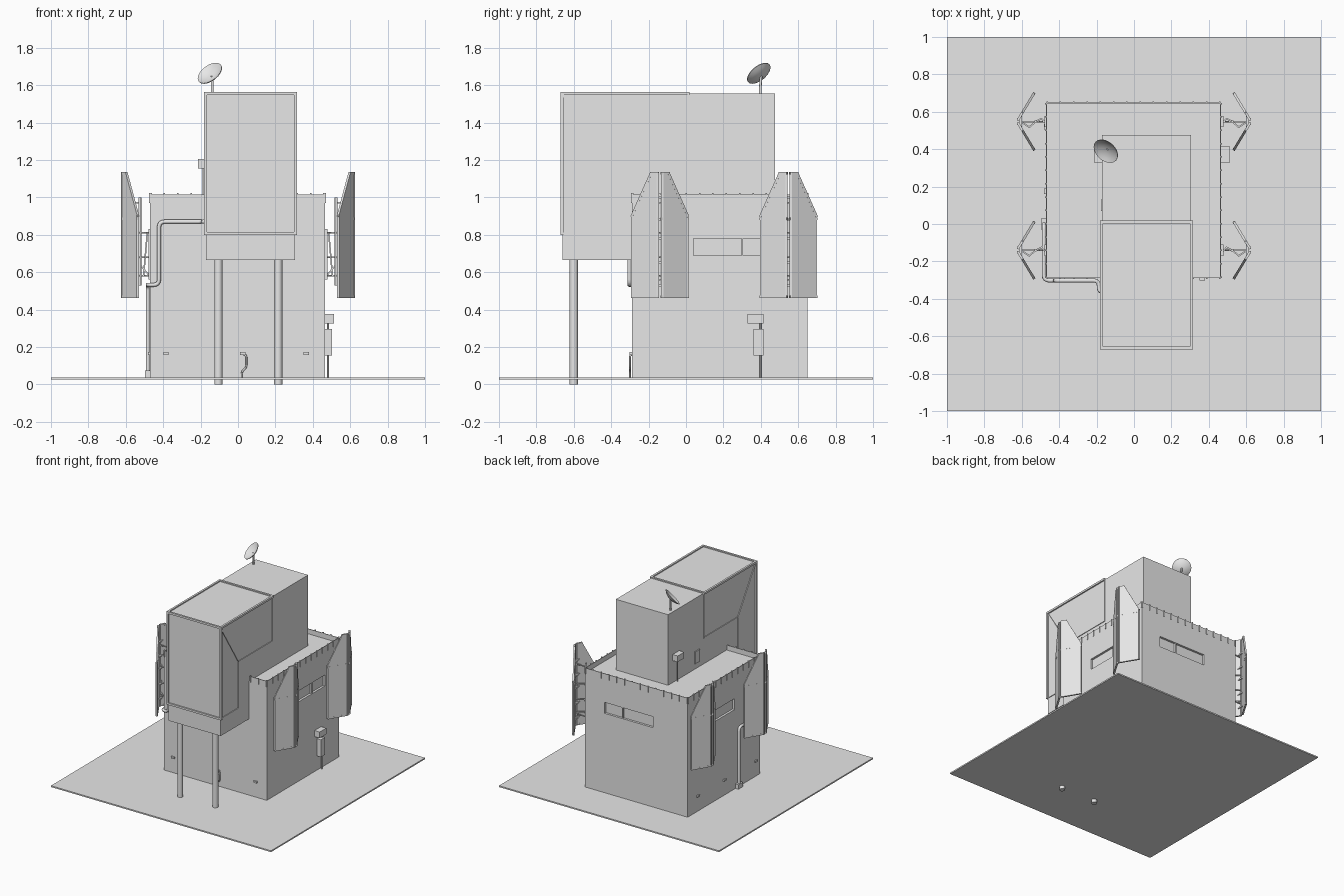
import bpy, bmesh, math
from mathutils import Vector, Matrix

old = bpy.data.objects.get("Cube")
if old:
    bpy.data.objects.remove(old, do_unlink=True)

grey = bpy.data.materials.new("plain grey")
grey.use_nodes = True
grey.diffuse_color = (0.8, 0.8, 0.8, 1)
grey.node_tree.nodes["Principled BSDF"].inputs["Base Color"].default_value = (0.8, 0.8, 0.8, 1)


def finish(name, bm):
    bmesh.ops.recalc_face_normals(bm, faces=bm.faces)
    me = bpy.data.meshes.new(name)
    bm.to_mesh(me)
    bm.free()
    me.materials.append(grey)
    ob = bpy.data.objects.new(name, me)
    bpy.context.collection.objects.link(ob)
    return ob


def boxes(name, items):
    """One object from several (x0, x1, y0, y1, z0, z1) boxes."""
    bm = bmesh.new()
    for x0, x1, y0, y1, z0, z1 in items:
        m = Matrix.Translation(((x0 + x1) / 2, (y0 + y1) / 2, (z0 + z1) / 2))
        m = m @ Matrix.Diagonal((abs(x1 - x0), abs(y1 - y0), abs(z1 - z0), 1))
        bmesh.ops.create_cube(bm, size=1, matrix=m)
    return finish(name, bm)


def bars(name, segments, w):
    """Square bars along point pairs."""
    bm = bmesh.new()
    for a, b in segments:
        a, b = Vector(a), Vector(b)
        d = b - a
        m = Matrix.Translation((a + b) / 2) @ d.to_track_quat('Z', 'Y').to_matrix().to_4x4()
        bmesh.ops.create_cube(bm, size=1, matrix=m @ Matrix.Diagonal((w, w, d.length + w * 0.9, 1)))
    return finish(name, bm)


def loop(pts):
    return list(zip(pts, pts[1:] + pts[:1]))


def tube(name, pts, r, bend=0.03, sides=10):
    """Round pipe with rounded bends."""
    pts = [Vector(p) for p in pts]
    path = [pts[0]]
    for p, q, s in zip(pts, pts[1:], pts[2:]):
        a = q + (p - q).normalized() * min(bend, (p - q).length / 2)
        b = q + (s - q).normalized() * min(bend, (s - q).length / 2)
        path += [a.lerp(q, t).lerp(q.lerp(b, t), t) for t in (0, 0.25, 0.5, 0.75, 1)]
    path.append(pts[-1])
    bm = bmesh.new()
    rings = []
    for i, p in enumerate(path):
        d = (path[min(i + 1, len(path) - 1)] - path[max(i - 1, 0)]).normalized()
        ref = Vector((0.31, 0.52, 0.79))
        u = d.cross(ref).normalized()
        v = d.cross(u)
        rings.append([bm.verts.new(p + r * (math.cos(k * math.tau / sides) * u + math.sin(k * math.tau / sides) * v))
                      for k in range(sides)])
    for A, B in zip(rings, rings[1:]):
        for k in range(sides):
            bm.faces.new((A[k], A[k - 1], B[k - 1], B[k]))
    bm.faces.new(rings[0])
    bm.faces.new(rings[-1])
    ob = finish(name, bm)
    smooth(ob)
    return ob


def smooth(ob):
    bpy.ops.object.select_all(action='DESELECT')
    ob.select_set(True)
    bpy.context.view_layer.objects.active = ob
    bpy.ops.object.shade_smooth_by_angle(angle=math.radians(40))


# Ground slab and main building
boxes("ground_slab", [(-1, 1, -1, 1, 0.027, 0.038)])
X0, X1, Y0, Y1, TOP = -0.47, 0.465, -0.29, 0.65, 0.975
body = boxes("main_building", [(X0, X1, Y0, Y1, 0.035, TOP)])

# Recessed windows on both sides and the back
D = 0.018
cut = boxes("window_cutter", [(X1 - D, X1 + .1, .04, .465, .69, .78), (X0 - .1, X0 + D, .04, .465, .69, .78),
                              (-.155, .285, Y1 - D, Y1 + .1, .69, .78)])
cut.hide_render = True
mod = body.modifiers.new("windows", 'BOOLEAN')
mod.object, mod.solver = cut, 'EXACT'
bpy.context.view_layer.objects.active = body
bpy.ops.object.modifier_apply(modifier=mod.name)
bpy.data.objects.remove(cut, do_unlink=True)
boxes("window_dividers", [(X1 - D, X1 - .002, .296, .304, .69, .78), (X0 + .002, X0 + D, .296, .304, .69, .78),
                          (.121, .129, Y1 - D, Y1 - .002, .69, .78)])

# Roof parapet sheets and their small posts
T = 0.005
boxes("parapet", [(X0, X0 + T, Y0, Y1, TOP, 1.016), (X1 - T, X1, Y0, Y1, TOP, 1.016),
                  (X0, X1, Y1 - T, Y1, TOP, 1.016), (X0, -.172, Y0, Y0 + T, TOP, 1.016),
                  (.307, X1, Y0, Y0 + T, TOP, 1.016)])
posts = []
n = 13
for i in range(n + 1):
    y = Y0 + .006 + (Y1 - Y0 - .012) * i / n
    x = X0 + .006 + (X1 - X0 - .012) * i / n
    for e in (X0, X1):
        posts.append((e - .005, e + .005, y - .004, y + .004, .97, 1.022))
    posts.append((x - .004, x + .004, Y1 - .005, Y1 + .005, .97, 1.022))
    if not -.18 < x < .315:
        posts.append((x - .004, x + .004, Y0 - .005, Y0 + .005, .97, 1.022))
boxes("parapet_posts", posts)

# Upper block overhanging the front, stood on two columns
bm = bmesh.new()
side = [(-.66, .665), (-.28, .665), (-.28, .97), (.475, .97), (.475, 1.555), (-.66, 1.555)]
f = bm.faces.new([bm.verts.new((-.17, y, z)) for y, z in side])
ext = bmesh.ops.extrude_face_region(bm, geom=[f])
bmesh.ops.translate(bm, vec=(.475, 0, 0), verts=[v for v in ext["geom"] if isinstance(v, bmesh.types.BMVert)])
finish("upper_block", bm)
for i, x in enumerate((-.105, .215)):
    tube(f"column_{i + 1}", [(x, -.6, 0), (x, -.6, .68)], .022, sides=16)

# Framing around the front, top and side panels
xl, xr, yf, yb, zt, zb = -.173, .308, -.663, .012, 1.556, .807
segs = loop([(xl, yf, zb), (xr, yf, zb), (xr, yf, zt), (xl, yf, zt)])
segs += [((xl, yb, zt), (xr, yb, zt)), ((xl, yf, zt), (xl, yb, zt)), ((xr, yf, zt), (xr, yb, zt))]
bars("panel_main_frame", segs, .016)
segs = []
for x in (xl + .002, xr - .002):
    corner, knee = (x, yf, zt), (x, -.43, 1.19)
    segs += [(corner, knee), (knee, (x, -.43, zb)), ((x, -.43, zb), (x, yf, zb)),
             (knee, (x, yb, 1.19)), ((x, yb, 1.19), (x, yb, zt))]
bars("panel_side_frames", segs, .009)


# Folding wing panels on jointed arms
def wing(label, sx, yc):
    apex = Vector((sx * .618, yc, 0))
    rim = []
    bm = bmesh.new()
    for sy in (-1, 1):
        def at(dy, z):
            t = (dy - .012) / .138
            return Vector((sx * (.618 - .083 * t), yc + sy * dy, z))
        pts = [at(.012, .468), at(.147, .468), at(.147, .9), at(.045, 1.128), at(.012, 1.128)]
        nrm = Vector((sx * .138, sy * .083, 0)).normalized() * .006
        vs = [[bm.verts.new(p + k * nrm) for p in pts] for k in (-1, 1)]
        bm.faces.new(vs[0])
        bm.faces.new(vs[1])
        for i in range(5):
            bm.faces.new((vs[0][i - 1], vs[0][i], vs[1][i], vs[1][i - 1]))
        rim += loop(pts) + [(at(.012, .885), at(.147, .885))]
    finish(label + "_panels", bm)
    bars(label + "_rims", rim, .013)
    # hinge clips, upright pole and arms back to the wall
    clips = [(apex + Vector((-sx * .012, -.025, z)), apex + Vector((-sx * .012, .025, z)))
             for z in (.53, .65, .78, .88, 1.0)]
    bars(label + "_clips", clips, .012)
    px = sx * .525
    tube(label + "_pole", [(px, yc, .53), (px, yc, 1.0)], .008)
    wall = sx * .463
    arms = []
    for z in (.58, .68, .81):
        arms += [((wall, yc - .02, z), (sx * .495, yc + .015, z)), ((sx * .495, yc + .015, z), (px, yc, z)),
                 ((px, yc, z), (sx * .56, yc - .03, z)), ((sx * .56, yc - .03, z), (sx * .606, yc, z))]
    arms += [((sx * .485, yc, .81), (sx * .505, yc, .58)), ((px, yc, .64), (wall, yc, .57))]
    arms += [((px, yc, z), (sx * .6, yc, z)) for z in (.56, .97)]
    bars(label + "_arms", arms, .008)
    boxes(label + "_wall_plate", [(wall, sx * .478, yc - .03, yc + .03, .56, .83)])


for sx, sn in ((1, "left"), (-1, "right")):
    for yc, yn in ((-.14, "front"), (.548, "rear")):
        wing(f"{yn}_{sn}_wing", sx, yc)

# Satellite dish: shallow bowl on a short mast
bm = bmesh.new()
R, seg = .074, 24
prof = [(0, -.022), (.03, -.018), (.055, -.009), (R, .003), (R, .007), (.055, -.004), (.03, -.013), (0, -.017)]
vs = [bm.verts.new((r, 0, z)) for r, z in prof]
es = [bm.edges.new(e) for e in zip(vs, vs[1:])]
bmesh.ops.spin(bm, geom=vs + es, cent=(0, 0, 0), axis=(0, 0, 1), angle=math.tau, steps=seg)
bmesh.ops.remove_doubles(bm, verts=bm.verts, dist=.0005)
aim = Vector((-.5, -.55, .67)).normalized()
C = Vector((-.148, .392, 1.66))
bmesh.ops.transform(bm, verts=bm.verts,
                    matrix=Matrix.Translation(C) @ aim.to_track_quat('Z', 'Y').to_matrix().to_4x4())
smooth(finish("dish", bm))
tube("dish_mast", [(-.138, .398, 1.55), (-.138, .398, 1.61), C - aim * .018], .007)

# Large pipe wrapping from the upper block round the corner to the ground
tube("corner_pipe", [(-.165, -.36, .87), (-.188, -.36, .87), (-.188, -.302, .87), (-.422, -.302, .87),
                     (-.422, -.302, .532), (-.482, -.302, .532), (-.482, 0, .532), (-.482, 0, .05)], .011)
boxes("pipe_base_box", [(-.497, -.465, -.03, .03, .037, .075)])
tube("front_pipe", [(.03, -.285, .16), (.045, -.3, .155), (.045, -.3, .09), (.02, -.3, .07), (.02, -.3, .035)], .005, .015)

# Utility boxes, stalks and small vents
boxes("meter_boxes", [(.463, .512, .33, .415, .325, .375), (.463, .502, .36, .415, .155, .297)])
tube("meter_pipe", [(.482, .398, .035), (.482, .398, .34)], .005)
boxes("roof_box", [(-.215, -.168, .33, .415, 1.155, 1.205)])
tube("roof_box_stalk", [(-.185, .375, .97), (-.185, .375, 1.16)], .005)
boxes("roof_side_vent", [(-.177, -.168, .07, .13, 1.02, 1.12)])
boxes("wall_vents", [(x - .014, x + .014, -.302, -.285, .158, .172) for x in (-.385, .025, .365)]
      + [(-.482, -.465, y - .014, y + .014, .158, .172) for y in (-.23, .175, .52)])
